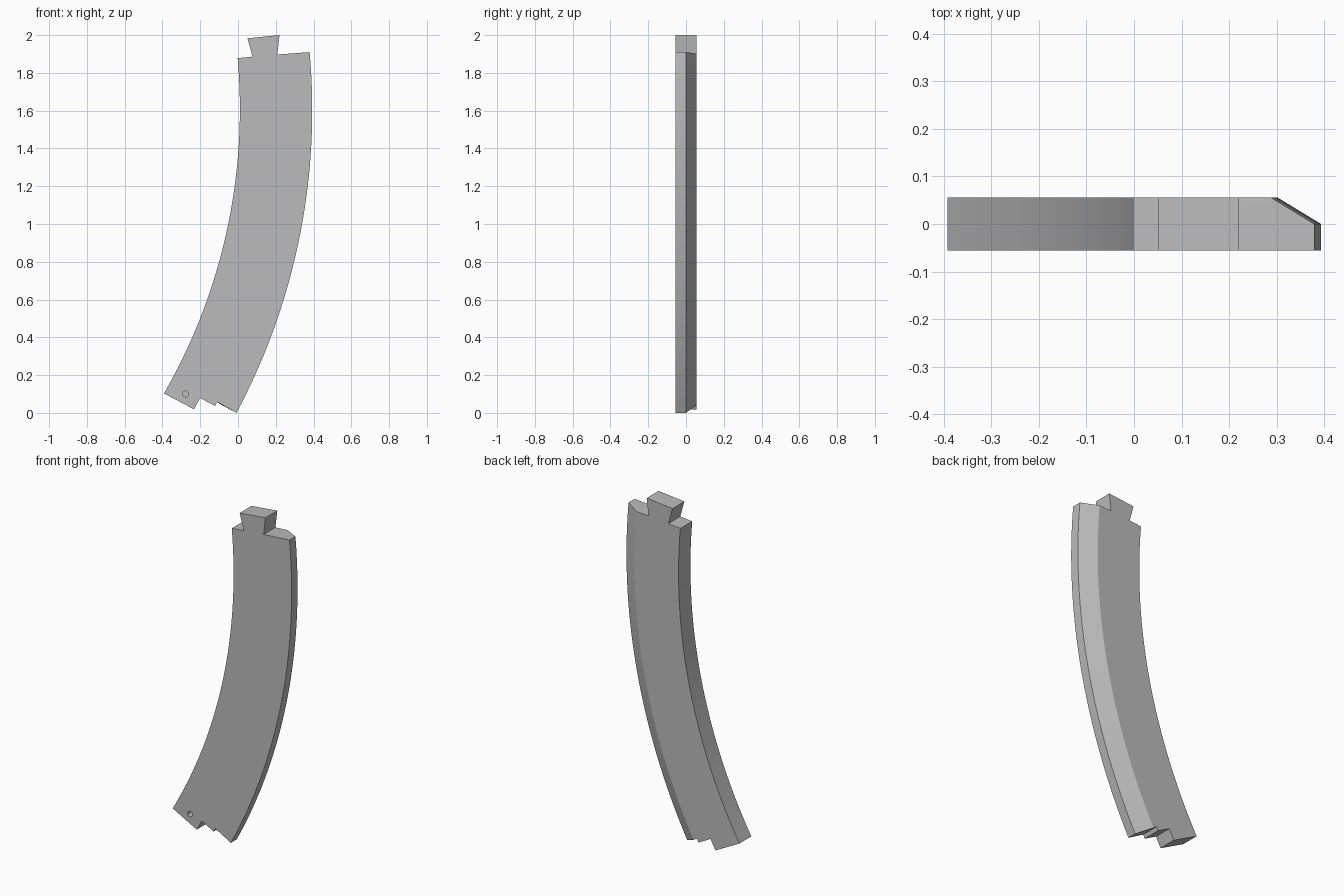
import bpy
import bmesh
from math import atan2, cos, sin, hypot, radians
from mathutils import Matrix

default = bpy.data.objects.get("Cube")
if default:
    bpy.data.objects.remove(default, do_unlink=True)

HALF = 0.056           # half thickness of the plate
BEVEL = 0.092          # width of the sloped rear edge
CX, CZ = -3.01, 1.6    # centre of the track curve
STEPS = 40

gray = bpy.data.materials.new("plain_gray")
gray.use_nodes = True
color = (0.5, 0.5, 0.5, 1)
gray.diffuse_color = color
gray.node_tree.nodes["Principled BSDF"].inputs["Base Color"].default_value = color


def arc(start, end, inset=0.0):
    """Points along the track curve between two (x, z) corners."""
    (r0, a0), (r1, a1) = [
        (hypot(x - CX, z - CZ), atan2(z - CZ, x - CX)) for x, z in (start, end)]
    points = []
    for i in range(STEPS + 1):
        t = i / STEPS
        r, a = r0 + (r1 - r0) * t - inset, a0 + (a1 - a0) * t
        points.append((CX + r * cos(a), CZ + r * sin(a)))
    return points


# End profiles: dovetail tongue at the top, stepped notches at the bottom
tongue = [(0.077, 1.886), (0.05, 1.983), (0.22, 2.0), (0.208, 1.897)]
notches = [(-0.233, 0.019), (-0.201, 0.079), (-0.122, 0.037), (-0.111, 0.058)]
outer_low, outer_high = (-0.008, 0.0), (0.379, 1.91)
inner_low, inner_high = (-0.392, 0.103), (-0.002, 1.878)


def outline(inset):
    return (arc(outer_low, outer_high, inset) + tongue[::-1]
            + arc(inner_high, inner_low) + notches)


# Curved plate: front, middle and narrowed rear outlines joined together
bm = bmesh.new()
rings = [[bm.verts.new((x, y, z)) for x, z in outline(inset)]
         for y, inset in ((-HALF, 0), (0, 0), (HALF, BEVEL))]
bm.faces.new(rings[0])
bm.faces.new(rings[-1][::-1])
for near, far in zip(rings, rings[1:]):
    for i in range(len(near)):
        j = (i + 1) % len(near)
        bm.faces.new((near[i], near[j], far[j], far[i]))
bmesh.ops.recalc_face_normals(bm, faces=bm.faces)
mesh = bpy.data.meshes.new("curved_plate")
bm.to_mesh(mesh)
bm.free()
plate = bpy.data.objects.new("curved_plate", mesh)
bpy.context.collection.objects.link(plate)
mesh.materials.append(gray)

# Small blind hole in the front face
bm = bmesh.new()
bmesh.ops.create_cone(
    bm, cap_ends=True, segments=20, radius1=0.016, radius2=0.016, depth=0.08,
    matrix=Matrix.Translation((-0.277, -HALF, 0.1)) @ Matrix.Rotation(radians(90), 4, "X"))
cutter_mesh = bpy.data.meshes.new("hole_cutter")
bm.to_mesh(cutter_mesh)
bm.free()
cutter_mesh.materials.append(gray)
cutter = bpy.data.objects.new("hole_cutter", cutter_mesh)
bpy.context.collection.objects.link(cutter)
cutter.hide_render = True
cutter.display_type = "WIRE"
cut = plate.modifiers.new("peg_hole", "BOOLEAN")
cut.operation = "DIFFERENCE"
cut.solver = "EXACT"
cut.object = cutter

# Apply the hole, remove its cutter and smooth the curved sides
bpy.ops.object.select_all(action="DESELECT")
plate.select_set(True)
bpy.context.view_layer.objects.active = plate
bpy.ops.object.modifier_apply(modifier=cut.name)
bpy.data.objects.remove(cutter, do_unlink=True)
bpy.ops.object.shade_smooth_by_angle(angle=radians(25))
